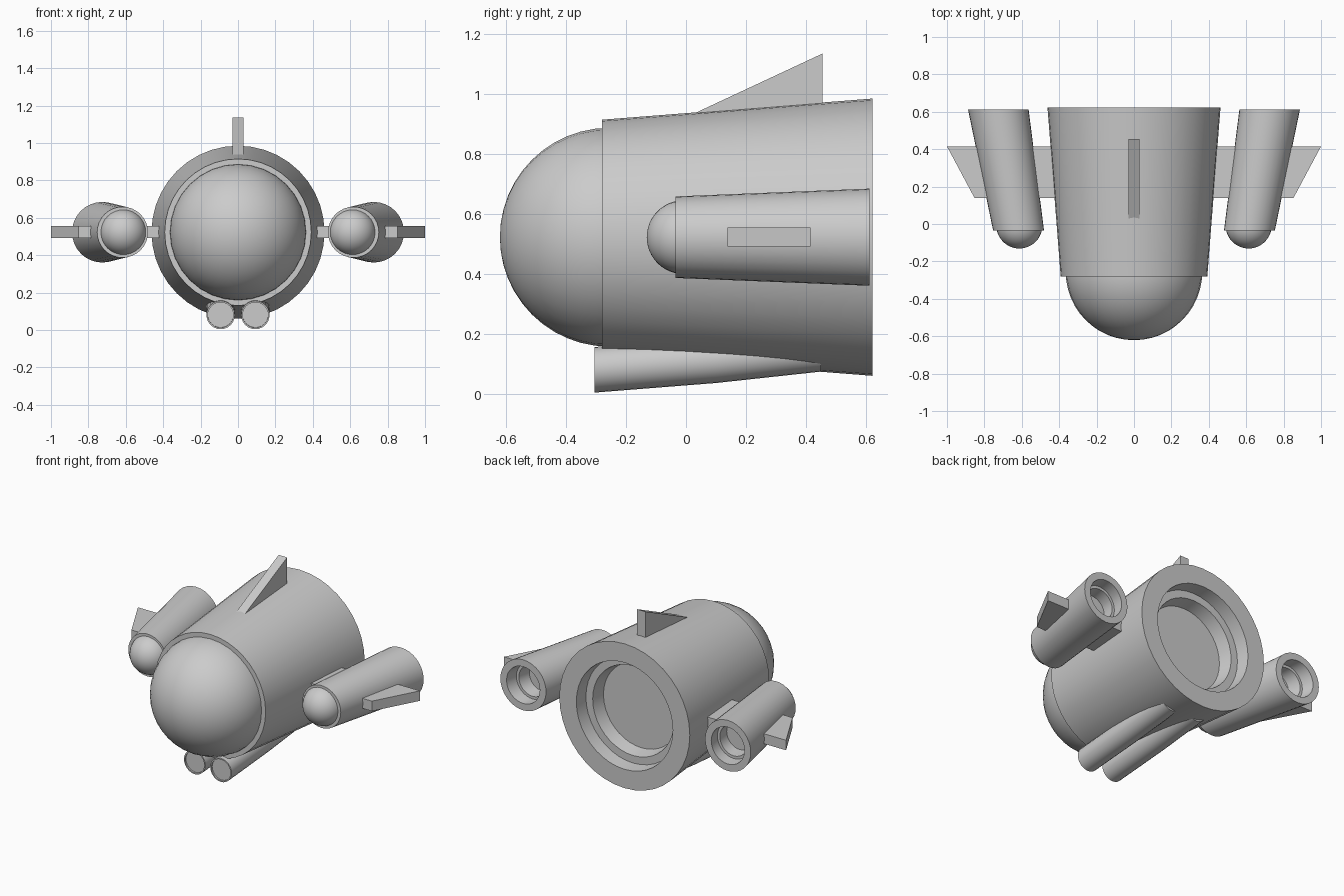
import bpy, bmesh, math
from mathutils import Matrix

if "Cube" in bpy.data.objects:
    bpy.data.objects.remove(bpy.data.objects["Cube"])

CZ = 0.5225  # height of the main axis


def finish(name, bm, mirror=False, smooth=True):
    bmesh.ops.recalc_face_normals(bm, faces=bm.faces[:])
    me = bpy.data.meshes.new(name)
    bm.to_mesh(me)
    bm.free()
    ob = bpy.data.objects.new(name, me)
    bpy.context.collection.objects.link(ob)
    if smooth:
        bpy.ops.object.select_all(action='DESELECT')
        bpy.context.view_layer.objects.active = ob
        ob.select_set(True)
        bpy.ops.object.shade_smooth_by_angle(angle=math.radians(30))
    if mirror:
        ob.modifiers.new("mirror", 'MIRROR')
    return ob


def loft(name, rings, n=32, mirror=False):
    """Circles facing y, given as (x, y, z, radius), skinned and capped."""
    bm = bmesh.new()
    loops = []
    for x, y, z, r in rings:
        loops.append([bm.verts.new((x + r * math.cos(2 * math.pi * i / n), y,
                                    z + r * math.sin(2 * math.pi * i / n)))
                      for i in range(n)])
    for a, b in zip(loops, loops[1:]):
        for i in range(n):
            j = (i + 1) % n
            bm.faces.new((a[i], a[j], b[j], b[i]))
    bm.faces.new(loops[0])
    bm.faces.new(loops[-1])
    return finish(name, bm, mirror)


def ball(name, loc, r, mirror=False):
    bm = bmesh.new()
    m = Matrix.Translation(loc) @ Matrix.Rotation(math.pi / 2, 4, 'X')
    bmesh.ops.create_uvsphere(bm, u_segments=32, v_segments=24, radius=r, matrix=m)
    return finish(name, bm, mirror)


def prism(name, pts, offset, mirror=False):
    bm = bmesh.new()
    f = bm.faces.new([bm.verts.new(p) for p in pts])
    ext = bmesh.ops.extrude_face_region(bm, geom=[f], use_keep_orig=True)
    bmesh.ops.translate(bm, vec=offset,
                        verts=[g for g in ext["geom"] if isinstance(g, bmesh.types.BMVert)])
    return finish(name, bm, mirror, smooth=False)


# Main hull with stepped exhaust opening, and round nose
loft("hull", [(0, -0.28, CZ, 0.392), (0, 0.622, CZ, 0.4625), (0, 0.622, CZ, 0.342),
              (0, 0.535, CZ, 0.335), (0, 0.535, CZ, 0.287), (0, 0.45, CZ, 0.27)], n=40)
ball("nose", (0, -0.256, CZ), 0.365)


# Side pods: splayed outward, built on one side and mirrored
def pod_ring(y, r):
    return (0.617 + (y + 0.035) * 0.1675, y, CZ, r)


loft("side_pod", [pod_ring(-0.035, 0.136), pod_ring(0.612, 0.162), pod_ring(0.612, 0.118),
                  pod_ring(0.535, 0.115), pod_ring(0.535, 0.098), pod_ring(0.455, 0.092)],
     mirror=True)
ball("pod_nose", (0.613, -0.008, CZ), 0.123, mirror=True)

# Wings run from the hull through the pods
prism("wing", [(0.34, 0.138, 0.491), (0.852, 0.138, 0.491),
               (1.0, 0.415, 0.491), (0.34, 0.415, 0.491)], (0, 0, 0.064), mirror=True)

# Tail fin
prism("tail_fin", [(-0.03, 0.02, 0.932), (-0.03, 0.455, 1.135), (-0.03, 0.455, 0.92)],
      (0.06, 0, 0))

# Belly tubes rising into the hull, with a thin front rim
loft("belly_tube", [(0.093, -0.297, 0.081, 0.068), (0.093, -0.306, 0.08, 0.068),
                    (0.093, -0.306, 0.08, 0.076), (0.093, 0.1, 0.112, 0.076),
                    (0.093, 0.45, 0.15, 0.076)], n=24, mirror=True)
